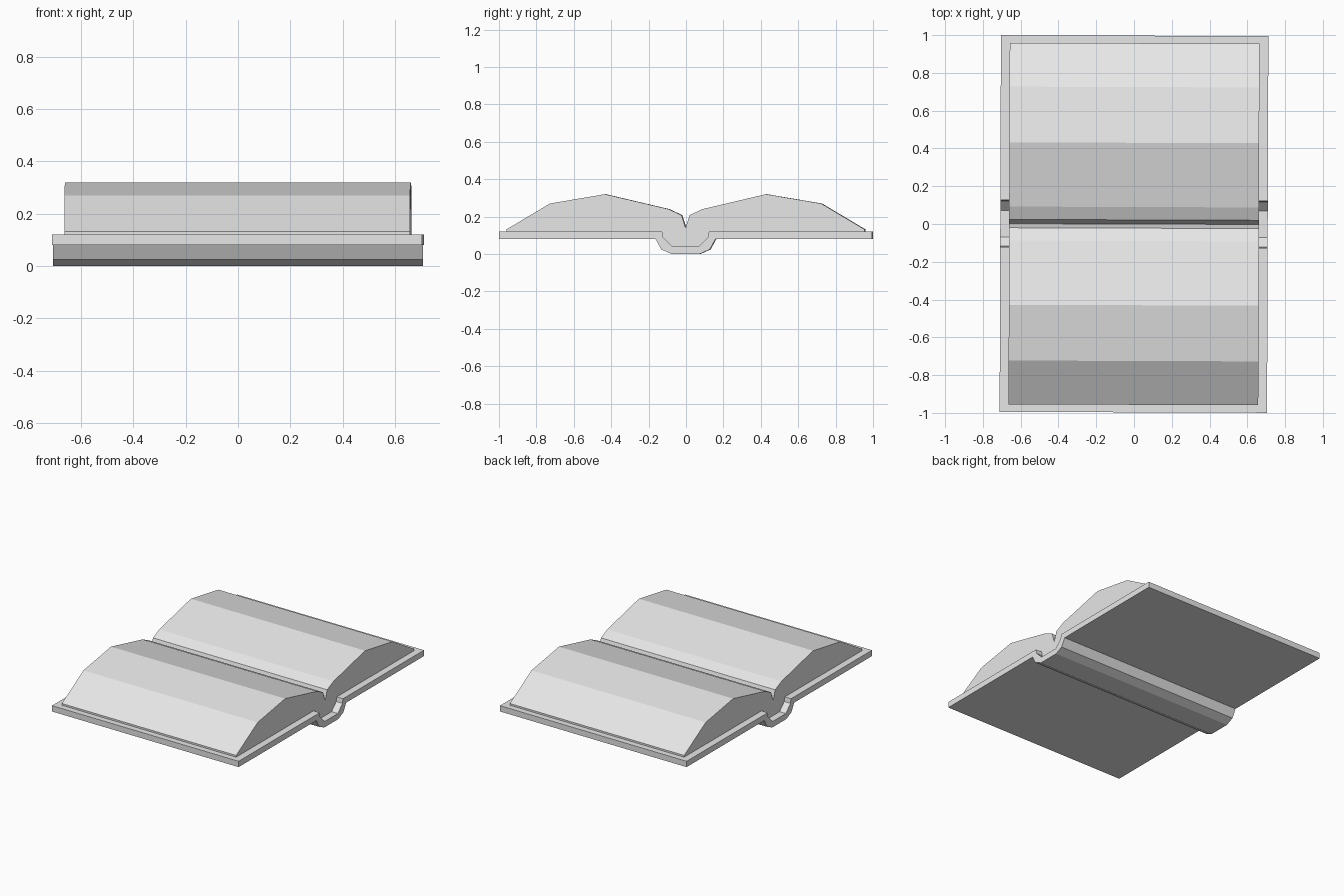
import bpy
import bmesh
import math

if "Cube" in bpy.data.objects:
    bpy.data.objects.remove(bpy.data.objects["Cube"], do_unlink=True)

# One plain grey for the whole book
grey = bpy.data.materials.new("light_grey")
grey.use_nodes = True
grey.diffuse_color = (0.8, 0.8, 0.8, 1)
grey.node_tree.nodes["Principled BSDF"].inputs["Base Color"].default_value = (0.8, 0.8, 0.8, 1)


def mirrored(half):
    """Complete a profile running from -y to the middle with its +y side."""
    return half + [(-y, z) for y, z in reversed(half) if y != 0]


def extrude_profile(name, profile, half_width):
    """Sweep a closed (y, z) profile along x."""
    bm = bmesh.new()
    face = bm.faces.new([bm.verts.new((-half_width, y, z)) for y, z in profile])
    swept = bmesh.ops.extrude_face_region(bm, geom=[face])["geom"]
    new_verts = [g for g in swept if isinstance(g, bmesh.types.BMVert)]
    bmesh.ops.translate(bm, verts=new_verts, vec=(2 * half_width, 0, 0))
    bmesh.ops.recalc_face_normals(bm, faces=bm.faces)
    mesh = bpy.data.meshes.new(name)
    bm.to_mesh(mesh)
    bm.free()
    mesh.materials.append(grey)
    obj = bpy.data.objects.new(name, mesh)
    obj.rotation_euler.z = math.radians(-0.2)
    bpy.context.collection.objects.link(obj)
    return obj


# Cover: two flat boards joined by a trough-shaped spine
trough = mirrored([(-0.125, 0.12), (-0.12, 0.09), (-0.07, 0.04)])
underside = mirrored([(-0.997, 0.08), (-0.16, 0.08), (-0.13, 0.025), (-0.075, 0)])
cover = underside + [(0.997, 0.12)] + trough[::-1] + [(-0.997, 0.12)]
extrude_profile("cover", cover, 0.708)

# Pages: two faceted humps with a narrow valley, filling the spine below
humps = mirrored([(-0.957, 0.12), (-0.957, 0.132), (-0.725, 0.27), (-0.43, 0.32),
                  (-0.09, 0.24), (-0.022, 0.208), (0, 0.14)])
extrude_profile("pages", humps + trough[::-1], 0.661)
